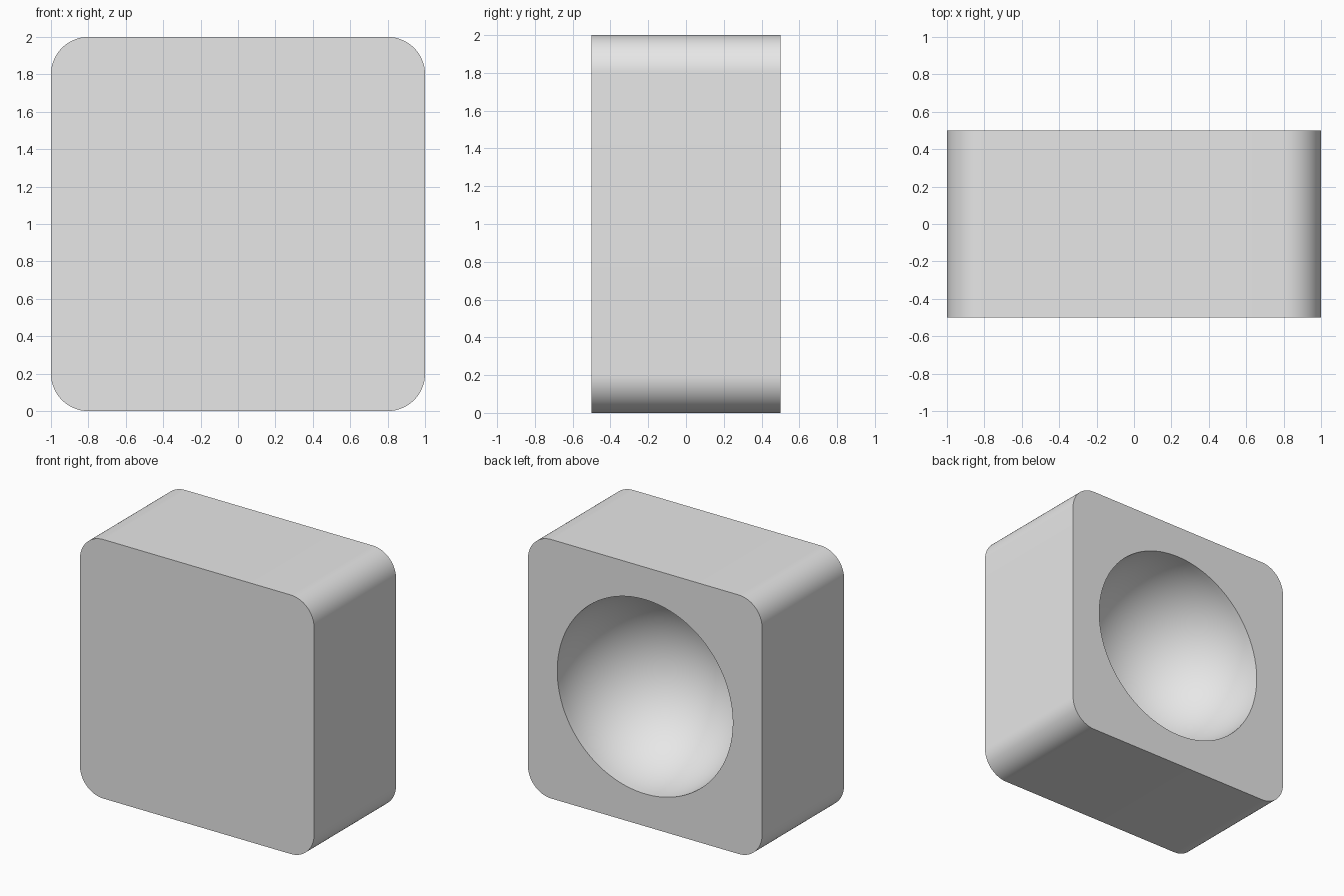
import bpy, bmesh, math

if "Cube" in bpy.data.objects:
    bpy.data.objects.remove(bpy.data.objects["Cube"])

SEG = 23                # segments per rounded corner
HALF, DEPTH = 1.0, 0.5  # half width/height, half thickness
CORNER, BOWL = 0.2, 0.75
QUARTER = math.pi / 2

grey = bpy.data.materials.new("light grey")
grey.diffuse_color = (0.8, 0.8, 0.8, 1)
grey.use_nodes = True
grey.node_tree.nodes["Principled BSDF"].inputs["Base Color"].default_value = grey.diffuse_color


def outline(y):
    """Rounded square ring."""
    pts = []
    for q in range(4):
        mid = q * QUARTER + QUARTER / 2
        cx = math.copysign(HALF - CORNER, math.cos(mid))
        cz = math.copysign(HALF - CORNER, math.sin(mid))
        for i in range(SEG + 1):
            a = QUARTER * (q + i / SEG)
            pts.append((cx + CORNER * math.cos(a), y, 1 + cz + CORNER * math.sin(a)))
    return pts


def circle(r, y):
    """Round ring with as many points as the outline."""
    n = 4 * (SEG + 1)
    angles = [2 * math.pi * (i + 0.5) / n for i in range(n)]
    return [(r * math.cos(a), y, 1 + r * math.sin(a)) for a in angles]


# Rings: front edge, back edge, then down the hemispherical bowl
rings = [outline(-DEPTH), outline(DEPTH)]
STEPS = 24
for k in range(STEPS):
    t = QUARTER * k / STEPS
    rings.append(circle(BOWL * math.cos(t), DEPTH - BOWL * math.sin(t)))

bm = bmesh.new()
loops = [[bm.verts.new(p) for p in ring] for ring in rings]
for a, b in zip(loops, loops[1:]):
    for i in range(len(a)):
        j = (i + 1) % len(a)
        bm.faces.new((a[i], a[j], b[j], b[i]))

# Flat front and the bottom of the bowl
bm.faces.new(loops[0])
tip = bm.verts.new((0, DEPTH - BOWL, 1))
last = loops[-1]
for i in range(len(last)):
    bm.faces.new((last[i], last[(i + 1) % len(last)], tip))
bmesh.ops.recalc_face_normals(bm, faces=bm.faces)

mesh = bpy.data.meshes.new("block_with_bowl")
bm.to_mesh(mesh)
bm.free()
mesh.materials.append(grey)
block = bpy.data.objects.new("block_with_bowl", mesh)
bpy.context.collection.objects.link(block)

# Smooth corners and bowl, sharp rims
bpy.context.view_layer.objects.active = block
block.select_set(True)
bpy.ops.object.shade_smooth_by_angle(angle=math.radians(30))
